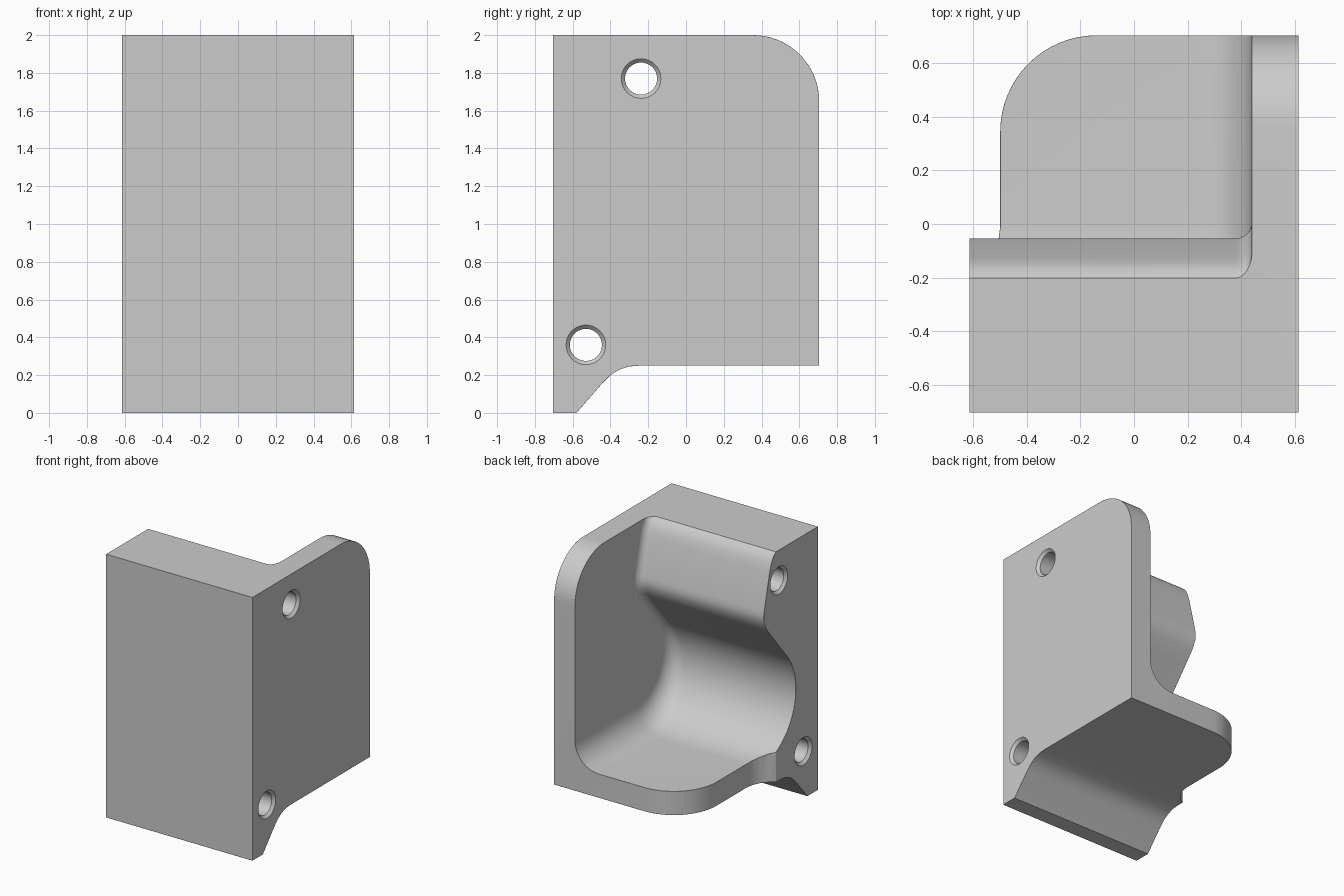
import bpy, bmesh
from math import sin, cos, pi, radians
from mathutils import Vector
from mathutils.bvhtree import BVHTree

cube = bpy.data.objects.get("Cube")
if cube:
    bpy.data.objects.remove(cube, do_unlink=True)

HALF_X, HALF_Y, TOP = 0.615, 0.705, 2.0
UNDER, FLOOR, WALL = 0.25, 0.43, 0.44
CHAMFER = 0.026

grey = bpy.data.materials.new("plain grey")
grey.use_nodes = True
grey.diffuse_color = (0.6, 0.6, 0.6, 1)
grey.node_tree.nodes["Principled BSDF"].inputs["Base Color"].default_value = (0.6, 0.6, 0.6, 1)


def arc(cx, cy, r, start, end, steps):
    return [(cx + r * cos(radians(start + (end - start) * i / steps)),
             cy + r * sin(radians(start + (end - start) * i / steps)))
            for i in range(steps + 1)]


def loft(name, rings):
    """Solid skinned through rings of equal length, capped at both ends."""
    n = len(rings[0])
    verts = [p for ring in rings for p in ring]
    faces = [(k * n + i, k * n + (i + 1) % n, (k + 1) * n + (i + 1) % n, (k + 1) * n + i)
             for k in range(len(rings) - 1) for i in range(n)]
    faces += [tuple(range(n))[::-1], tuple(range((len(rings) - 1) * n, len(rings) * n))]
    mesh = bpy.data.meshes.new(name)
    mesh.from_pydata(verts, [], faces)
    bm = bmesh.new()
    bm.from_mesh(mesh)
    bmesh.ops.recalc_face_normals(bm, faces=bm.faces)
    bm.to_mesh(mesh)
    bm.free()
    obj = bpy.data.objects.new(name, mesh)
    bpy.context.collection.objects.link(obj)
    return obj


def cut(target, cutter):
    cutter.hide_render = True
    mod = target.modifiers.new("cut", "BOOLEAN")
    mod.operation, mod.solver, mod.object = "DIFFERENCE", "EXACT", cutter
    bpy.context.view_layer.objects.active = target
    bpy.ops.object.modifier_apply(modifier=mod.name)
    bpy.data.objects.remove(cutter, do_unlink=True)


def inward_normals(points):
    """Mitred inward offsets of a counter-clockwise outline."""
    result = []
    for i, p in enumerate(points):
        a = (Vector(p) - Vector(points[i - 1])).normalized()
        b = (Vector(points[(i + 1) % len(points)]) - Vector(p)).normalized()
        na, nb = Vector((-a.y, a.x)), Vector((-b.y, b.x))
        result.append((na + nb) / (1 + na.dot(nb)))
    return result


# Outer body: side outline drawn across the full width
side = [(-HALF_Y, 0), (-0.58, 0), (-0.44, 0.16), (-0.4, 0.2), (-0.355, 0.228),
        (-0.305, 0.245), (-0.25, UNDER), (HALF_Y, UNDER)]
side += arc(HALF_Y - 0.35, TOP - 0.35, 0.35, 0, 90, 16) + [(-HALF_Y, TOP)]
body = loft("corner_bracket", [[(x, y, z) for y, z in side] for x in (-HALF_X, HALF_X)])
body.data.materials.append(grey)

# Pocket: sloped lip, concave back and floor, filleted against the side wall
lip = [(-0.24, 2.3), (-0.24, 2.03), (-0.17, 1.975), (-0.145, 1.93), (-0.125, 1.87),
       (-0.06, 1.6), (-0.054, 1.56), (-0.058, 1.515), (-0.09, 1.45), (-0.16, 1.364)]
hollow = arc(0, FLOOR + 0.44, 0.44, 140, 270, 24)
pocket = lip + hollow + [(1.2, FLOOR), (1.2, 2.3)]
radii = [0.06] * len(lip) + [0.06 + 0.14 * i / 24 for i in range(25)] + [0.2, 0.2]
normals = inward_normals(pocket)
rings = [[(-1, y, z) for y, z in pocket]]
for step in range(9):
    t = step / 8 * pi / 2
    rings.append([(WALL - r + r * sin(t), y + n.x * r * (1 - cos(t)), z + n.y * r * (1 - cos(t)))
                  for (y, z), n, r in zip(pocket, normals, radii)])
cut(body, loft("pocket_cutter", rings))

# Floor outline: rounded free corner and a flare into the block
plan = [(-0.9, -0.205), (-0.62, -0.205), (-0.57, -0.17), (-0.53, -0.12), (-0.508, -0.07), (-0.5, -0.01)]
plan += arc(-0.5 + 0.36, HALF_Y - 0.36, 0.36, 180, 90, 16)[:-1]
plan += [(-0.14, HALF_Y + 0.001), (-0.14, 0.9), (-0.9, 0.9)]
cut(body, loft("floor_corner_cutter", [[(x, y, z) for x, y in plan] for z in (-0.1, 1.15)]))


# Chamfer along every sharp outer edge
def bounds(bm):
    return [f(v.co[i] for v in bm.verts) for i in range(3) for f in (min, max)]


base = bmesh.new()
base.from_mesh(body.data)
bmesh.ops.remove_doubles(base, verts=base.verts, dist=0.0005)
volume, box, tree = base.calc_volume(), bounds(base), BVHTree.FromBMesh(base)
for clamp in (False, True):
    bm = base.copy()
    sharp = [e for e in bm.edges if len(e.link_faces) == 2 and e.is_convex
             and e.calc_face_angle(0) > radians(55)]
    bmesh.ops.bevel(bm, geom=sharp, offset=CHAMFER, offset_type="OFFSET", segments=1,
                    profile=0.5, affect="EDGES", clamp_overlap=clamp)
    near = all(tree.find_nearest(v.co)[3] < CHAMFER * 1.6 for v in bm.verts)
    inside = all(abs(a - b) < 0.004 for a, b in zip(bounds(bm), box))
    good = near and inside and 0.95 < bm.calc_volume() / volume < 1.001
    if good:
        bm.to_mesh(body.data)
    bm.free()
    if good:
        break
base.free()

# Two countersunk through holes
for y, z in ((-0.238, 1.77), (-0.53, 0.36)):
    hole = [[(x, px, pz) for px, pz in arc(y, z, r, 0, 360, 32)[:-1]]
            for x, r in ((-0.65, 0.14), (-0.595, 0.085), (0.595, 0.085), (0.65, 0.14))]
    cut(body, loft("hole_cutter", hole))

# Smooth the curved faces, keep the edges crisp
bpy.ops.object.select_all(action="DESELECT")
body.select_set(True)
bpy.context.view_layer.objects.active = body
bpy.ops.object.shade_smooth_by_angle(angle=radians(28))
